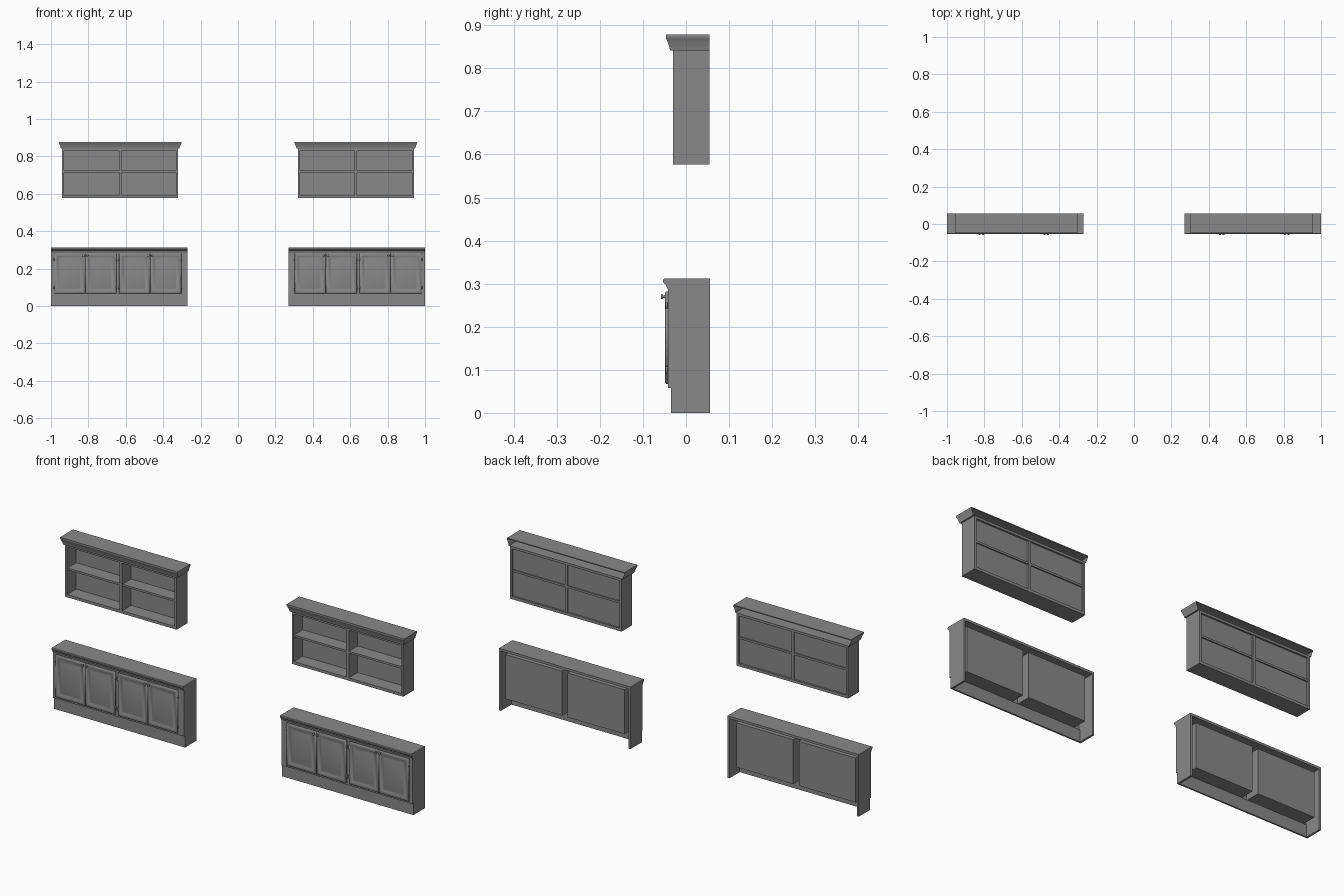
import bpy, bmesh, math
from mathutils import Matrix, Vector

cube = bpy.data.objects.get("Cube")
if cube:
    bpy.data.objects.remove(cube)

paint = bpy.data.materials.new("grey_paint")
paint.use_nodes = True
GREY = (0.25, 0.25, 0.25, 1)
paint.diffuse_color = GREY
paint.node_tree.nodes["Principled BSDF"].inputs["Base Color"].default_value = GREY


def finish(name, bm, smooth=False):
    bmesh.ops.recalc_face_normals(bm, faces=bm.faces[:])
    for f in bm.faces:
        f.smooth = smooth
    mesh = bpy.data.meshes.new(name)
    bm.to_mesh(mesh)
    bm.free()
    mesh.materials.append(paint)
    ob = bpy.data.objects.new(name, mesh)
    bpy.context.collection.objects.link(ob)
    return ob


def box(name, x, y, z):
    """Box from (min, max) pairs."""
    bm = bmesh.new()
    bmesh.ops.create_cube(bm, size=1)
    for v in bm.verts:
        v.co = [(a + b) / 2 + c * abs(b - a) for (a, b), c in zip((x, y, z), v.co)]
    return finish(name, bm)


def loft(name, rings, closed=True, caps=True, smooth=False):
    """Skin a list of point rings."""
    bm = bmesh.new()
    rows = [[bm.verts.new(p) for p in ring] for ring in rings]
    n = len(rows[0])
    for a, b in zip(rows, rows[1:]):
        for i in range(n if closed else n - 1):
            j = (i + 1) % n
            bm.faces.new((a[i], a[j], b[j], b[i]))
    if caps:
        bm.faces.new(rows[0])
        bm.faces.new(rows[-1])
    return finish(name, bm, smooth)


def door(name, x0, x1, z0, z1):
    """Raised-panel door made of nested rectangles (inset, depth)."""
    steps = [(0, -.041), (0, -.046), (.003, -.049), (.013, -.049),
             (.017, -.0455), (.03, -.049)]
    rings = [[(x0 + d, y, z0 + d), (x1 - d, y, z0 + d),
              (x1 - d, y, z1 - d), (x0 + d, y, z1 - d)] for d, y in steps]
    loft(name, rings, smooth=True)


def knob(name, x, z):
    """Turned knob (radius, depth)."""
    profile = [(.005, -.048), (.003, -.051), (.003, -.053), (.006, -.055),
               (.006, -.057), (.003, -.0585)]
    angles = [math.tau * i / 12 for i in range(12)]
    loft(name, [[(x + r * math.cos(a), y, z + r * math.sin(a)) for a in angles]
                for r, y in profile], smooth=True)


def hinge(name, x, z):
    bm = bmesh.new()
    bmesh.ops.create_cone(bm, cap_ends=True, segments=8, radius1=.003, radius2=.003,
                          depth=.016, matrix=Matrix.Translation(Vector((x, -.045, z))))
    finish(name, bm, True)


def base_cabinet(side, s):
    def X(a, b):
        return tuple(sorted((s * a, s * b)))

    inner, outer, back = .27, 1.0, .056
    # Carcass
    box(side + "_base_inner_side", X(inner, inner + .01), (-.035, back), (0, .3))
    box(side + "_base_outer_side", X(outer - .01, outer), (-.035, back), (0, .3))
    box(side + "_toe_kick", X(inner, outer), (-.035, -.027), (0, .06))
    box(side + "_face_frame", X(inner, outer), (-.042, -.032), (.058, .3))
    box(side + "_counter", X(inner, outer), (-.045, back), (.3, .312))
    # Moulded counter nose
    nose = [(-.04, .312), (-.05, .312), (-.053, .309), (-.053, .303), (-.05, .3),
            (-.047, .298), (-.045, .292), (-.042, .287), (-.04, .287)]
    loft(side + "_counter_nose", [[(s * x, y, z) for y, z in nose] for x in (inner, outer)])
    # Two cupboards, each with a pair of doors
    for label, a, b in (("inner", .303, .635), ("outer", .65, .982)):
        mid = (a + b) / 2
        name = side + "_" + label
        box(name + "_cupboard_box", X(a + .008, b - .008), (-.033, .044), (.06, .283))
        for k, (p, q) in enumerate(((a, mid - .001), (mid + .001, b))):
            tag = name + ("_far" if k else "_near")
            door(tag + "_door", *X(p, q), .067, .282)
            knob(tag + "_knob", s * (mid + (.01 if k else -.01)), .27)
            for h, z in (("lower", .1), ("upper", .25)):
                hinge(tag + "_" + h + "_hinge", s * (q + .001 if k else p - .001), z)


def wall_shelf(side, cx):
    half, front, back = .31, -.03, .055
    full = (cx - half, cx + half)
    # Case boards
    for label, d in (("left", 1), ("right", -1)):
        edge = cx + d * half
        box(side + "_shelf_" + label + "_side", tuple(sorted((edge, edge - d * .011))),
            (front, back), (.577, .842))
    box(side + "_shelf_bottom", full, (front, back), (.577, .591))
    box(side + "_shelf_top", full, (front, back), (.83, .842))
    box(side + "_shelf_divider", (cx - .007, cx + .007), (front, back - .002), (.591, .83))
    box(side + "_middle_shelf", full, (front + .002, back - .003), (.714, .724))
    box(side + "_shelf_back_panel", full, (.041, .046), (.585, .835))
    # Crown moulding: flared walls on three sides, open at the back, with a lid
    crown = [(0, .841), (.007, .841), (.009, .85), (.013, .862), (.017, .871), (.017, .878)]
    rings = [[(cx - half - d, back, z), (cx - half - d, front - d, z),
              (cx + half + d, front - d, z), (cx + half + d, back, z)] for d, z in crown]
    loft(side + "_crown_moulding", rings, closed=False, caps=False)
    d = crown[-1][0]
    box(side + "_crown_lid", (cx - half - d, cx + half + d), (front - d, back), (.873, .878))


for side, s in (("left", 1), ("right", -1)):
    base_cabinet(side, s)
    wall_shelf(side, s * .63)
